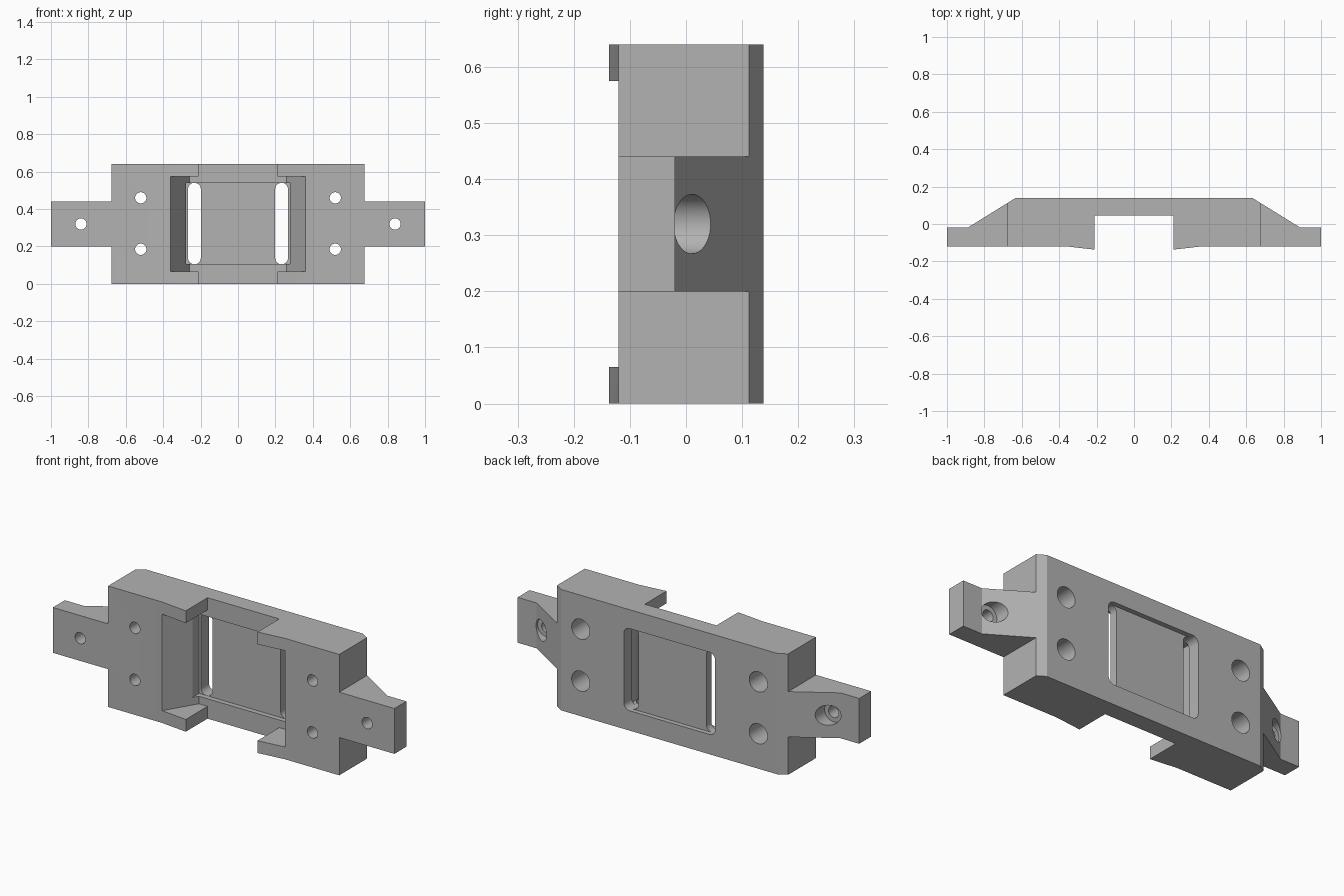
import bpy, bmesh, math

cube = bpy.data.objects.get("Cube")
if cube:
    bpy.data.objects.remove(cube, do_unlink=True)

grey = bpy.data.materials.new("plain_grey")
grey.use_nodes = True
colour = (0.45, 0.45, 0.45, 1)
grey.diffuse_color = colour
grey.node_tree.nodes["Principled BSDF"].inputs["Base Color"].default_value = colour


def prism(name, outline, start, end, axis):
    """Extrude a closed outline (x,y along z, or x,z along y)."""
    bm = bmesh.new()
    place = (lambda a, b, c: (a, b, c)) if axis == "z" else (lambda a, b, c: (a, c, b))
    low = [bm.verts.new(place(a, b, start)) for a, b in outline]
    high = [bm.verts.new(place(a, b, end)) for a, b in outline]
    bm.faces.new(low)
    bm.faces.new(high)
    for i in range(len(outline)):
        j = (i + 1) % len(outline)
        bm.faces.new((low[i], low[j], high[j], high[i]))
    bmesh.ops.recalc_face_normals(bm, faces=bm.faces)
    mesh = bpy.data.meshes.new(name)
    bm.to_mesh(mesh)
    bm.free()
    mesh.materials.append(grey)
    obj = bpy.data.objects.new(name, mesh)
    bpy.context.collection.objects.link(obj)
    return obj


def rounded(x0, x1, z0, z1, r, steps=10):
    """Rounded rectangle outline; equal sides and radius give a circle."""
    points = []
    corners = [(x1 - r, z1 - r), (x0 + r, z1 - r), (x0 + r, z0 + r), (x1 - r, z0 + r)]
    for k, (cx, cz) in enumerate(corners):
        for i in range(steps + 1):
            a = math.pi / 2 * (k + i / steps)
            points.append((cx + r * math.cos(a), cz + r * math.sin(a)))
    return points


def circle(x, z, r, n=40):
    return [(x + r * math.cos(2 * math.pi * i / n), z + r * math.sin(2 * math.pi * i / n))
            for i in range(n)]


def box(x0, x1, b0, b1):
    return [(x0, b0), (x1, b0), (x1, b1), (x0, b1)]


def cut(name, outline, start, end, axis="y"):
    cutter = prism(name, outline, start, end, axis)
    cutter.hide_render = True
    mod = bracket.modifiers.new(name, "BOOLEAN")
    mod.operation = "DIFFERENCE"
    mod.solver = "EXACT"
    mod.object = cutter
    bpy.context.view_layer.objects.active = bracket
    bpy.ops.object.modifier_apply(modifier=name)
    bpy.data.objects.remove(cutter, do_unlink=True)


# Bracket body with tabs, sloped back and open front channel
half = [(0.21, 0.045), (0.21, -0.137), (0.36, -0.12), (1, -0.12),
        (1, -0.02), (0.89, -0.02), (0.635, 0.138)]
outline = half + [(-x, y) for x, y in reversed(half)]
bracket = prism("mounting_bracket", outline, 0, 0.64, "z")

# Trim the ends down to narrow tabs
for side in (-1, 1):
    x0, x1 = sorted((side * 0.677, side * 1.1))
    for z0, z1 in ((-0.1, 0.2), (0.44, 0.8)):
        cut("tab_trim", box(x0, x1, z0, z1), -0.3, 0.3)

# Front pocket with slanted sides, leaving lips at top and bottom
cut("pocket", [(-0.42, -0.219), (0.42, -0.219), (0.26, 0.045), (-0.26, 0.045)],
    0.065, 0.575, "z")

# Recessed window on both faces, leaving a thin centre panel
cut("front_recess", box(-0.278, 0.278, 0.105, 0.54), -0.1, 0.072)
cut("back_recess", rounded(-0.266, 0.266, 0.105, 0.54, 0.033), 0.113, 0.3)

# Long slots beside the panel
for x in (-0.233, 0.233):
    cut("slot", rounded(x - 0.034, x + 0.034, 0.105, 0.54, 0.0335), -0.3, 0.3)

# Screw holes with counterbores from the back
holes = [(0.52, 0.185), (0.52, 0.46), (0.84, 0.32)]
for x, z in holes + [(-x, z) for x, z in holes]:
    cut("screw_hole", circle(x, z, 0.03), -0.3, 0.3)
    cut("counterbore", circle(x, z, 0.053), -0.035, 0.3)

# Smooth the bores, keep the hard edges
bpy.ops.object.select_all(action="DESELECT")
bracket.select_set(True)
bpy.context.view_layer.objects.active = bracket
bpy.ops.object.shade_smooth_by_angle(angle=math.radians(30))
